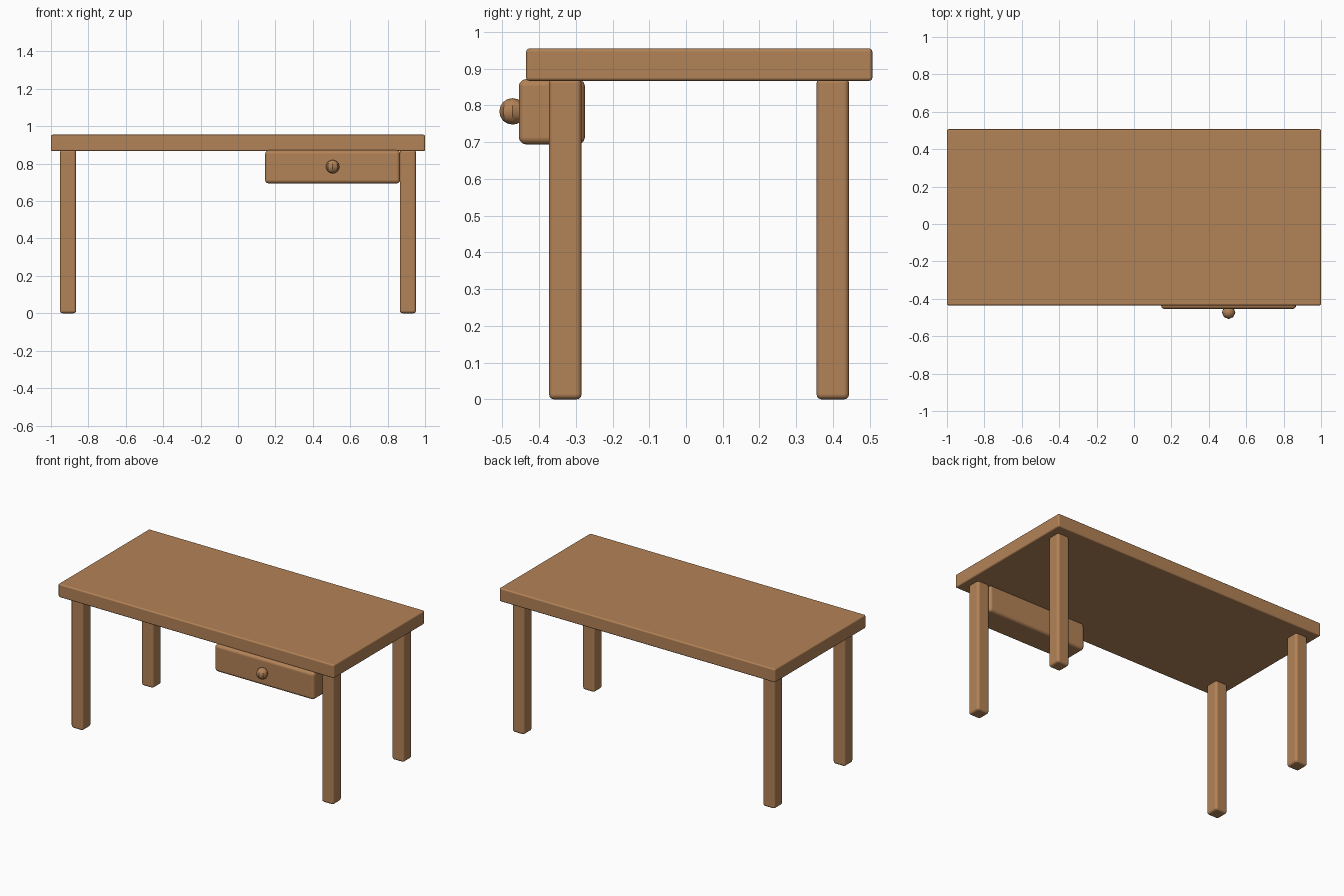
import bpy
import math

cube = bpy.data.objects.get("Cube")
if cube:
    bpy.data.objects.remove(cube, do_unlink=True)

# Single wood colour
wood = bpy.data.materials.new("wood_brown")
wood.use_nodes = True
WOOD = (0.45, 0.225, 0.095, 1.0)
wood.diffuse_color = WOOD
bsdf = wood.node_tree.nodes["Principled BSDF"]
bsdf.inputs["Base Color"].default_value = WOOD
bsdf.inputs["Roughness"].default_value = 0.7


def finish(name, angle):
    obj = bpy.context.object
    obj.name = name
    obj.data.materials.append(wood)
    bpy.ops.object.shade_smooth_by_angle(angle=math.radians(angle))
    return obj


def rounded_box(name, x, y, z, bevel):
    """Box spanning the given (min, max) ranges, with rounded edges."""
    spans = (x, y, z)
    bpy.ops.mesh.primitive_cube_add(size=1, location=[(a + b) / 2 for a, b in spans])
    bpy.context.object.scale = [b - a for a, b in spans]
    bpy.ops.object.transform_apply(location=False, rotation=False, scale=True)
    obj = finish(name, 40)
    mod = obj.modifiers.new("rounded_edges", "BEVEL")
    mod.width = bevel
    mod.segments = 3
    # Bevel before the smoothing modifier, if there is one
    obj.modifiers.move(len(obj.modifiers) - 1, 0)
    for poly in obj.data.polygons:
        poly.use_smooth = True
    edge = obj.data.attributes.get("sharp_edge")
    if edge:
        obj.data.attributes.remove(edge)
    mod.harden_normals = True
    return obj


# Table top
rounded_box("table_top", (-1.0, 1.0), (-0.435, 0.507), (0.867, 0.955), 0.009)

# Four legs
for side, x in (("right", (-0.952, -0.865)), ("left", (0.865, 0.952))):
    for end, y in (("front", (-0.373, -0.284)), ("back", (0.355, 0.444))):
        rounded_box(f"{end}_{side}_leg", x, y, (0.0, 0.875), 0.015)

# Drawer under the front edge
rounded_box("drawer", (0.145, 0.867), (-0.455, -0.275), (0.694, 0.872), 0.02)

# Faceted round drawer knob
bpy.ops.mesh.primitive_uv_sphere_add(
    segments=8, ring_count=8, radius=0.036, location=(0.506, -0.472, 0.784))
finish("drawer_knob", 30)
